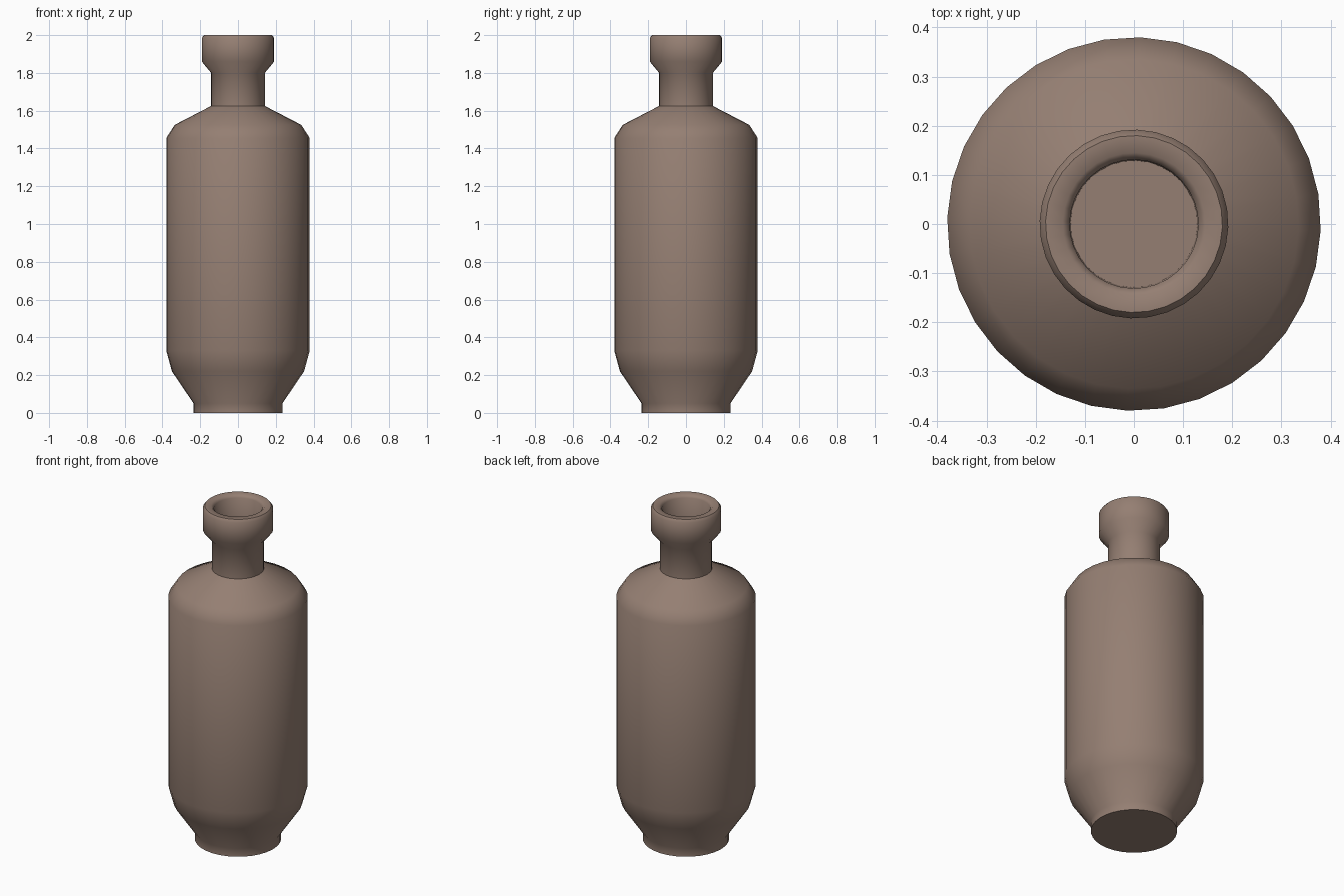
import bpy, bmesh, math

if "Cube" in bpy.data.objects:
    bpy.data.objects.remove(bpy.data.objects["Cube"])

# Clay material
clay = bpy.data.materials.new("brown_clay")
clay.diffuse_color = (0.30, 0.212, 0.17, 1)
clay.use_nodes = True
clay.node_tree.nodes["Principled BSDF"].inputs["Base Color"].default_value = clay.diffuse_color

SEGMENTS = 32
OFFSET = math.radians(-2)


def lathe(name, profile, material):
    """Revolve (radius, z) points around z; cap both ends."""
    bm = bmesh.new()
    rings = []
    for r, z in profile:
        ring = []
        for i in range(SEGMENTS):
            a = OFFSET + 2 * math.pi * i / SEGMENTS
            ring.append(bm.verts.new((r * math.cos(a), r * math.sin(a), z)))
        rings.append(ring)
    for low, high in zip(rings, rings[1:]):
        for i in range(SEGMENTS):
            j = (i + 1) % SEGMENTS
            bm.faces.new((low[i], low[j], high[j], high[i]))
    bm.faces.new(rings[0][::-1])
    bm.faces.new(rings[-1])
    mesh = bpy.data.meshes.new(name)
    bm.to_mesh(mesh)
    bm.free()
    mesh.materials.append(material)
    obj = bpy.data.objects.new(name, mesh)
    bpy.context.collection.objects.link(obj)
    bpy.context.view_layer.objects.active = obj
    obj.select_set(True)
    bpy.ops.object.shade_smooth_by_angle(angle=math.radians(50))
    return obj


# Bottle: foot, body, shoulder, neck, lip, then down into the mouth
profile = [
    (0.235, 0.0), (0.235, 0.05),
    (0.35, 0.22), (0.38, 0.33),
    (0.38, 1.455), (0.335, 1.525),
    (0.142, 1.625), (0.142, 1.80),
    (0.192, 1.86), (0.192, 1.985), (0.180, 2.0),
    (0.145, 2.0), (0.131, 1.985), (0.129, 1.80),
]
lathe("bottle", profile, clay)
